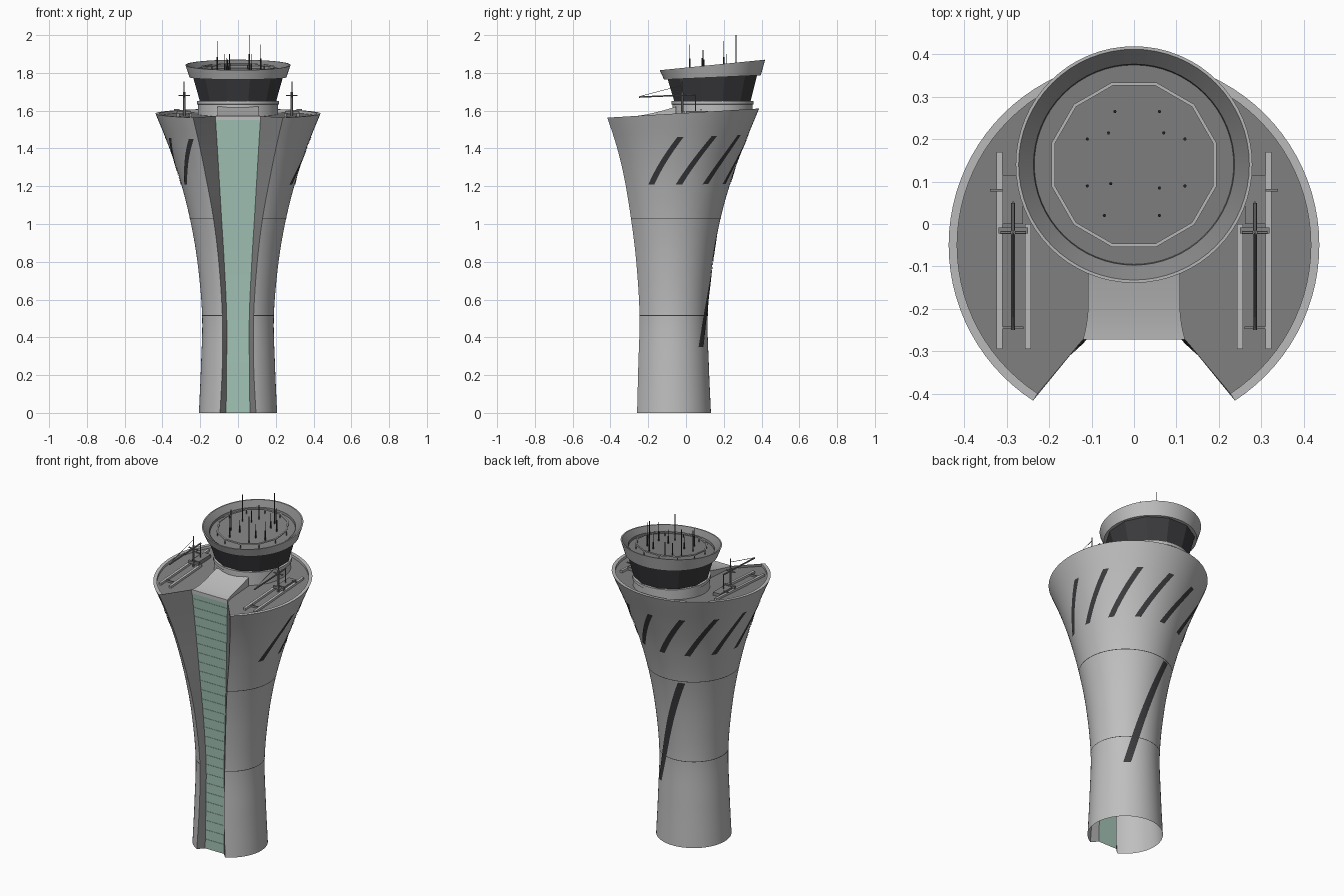
import bpy, bmesh, math
from mathutils import Vector

if "Cube" in bpy.data.objects:
    bpy.data.objects.remove(bpy.data.objects["Cube"])

def mat(name, c):
    m = bpy.data.materials.new(name)
    m.diffuse_color = (*c, 1)
    m.use_nodes = True
    m.node_tree.nodes["Principled BSDF"].inputs["Base Color"].default_value = m.diffuse_color
    return m

CONCRETE = mat("light_concrete", (0.52, 0.52, 0.52))
ROOF = mat("dark_grey_roofing", (0.23, 0.23, 0.23))
GREEN = mat("green_glass", (0.36, 0.54, 0.46))
DARK = mat("dark_glass", (0.045, 0.045, 0.05))
METAL = mat("grey_metal", (0.2, 0.2, 0.2))

def obj(name, verts, faces, m, smooth=False):
    me = bpy.data.meshes.new(name)
    me.from_pydata([tuple(v) for v in verts], [], faces)
    bm = bmesh.new()
    bm.from_mesh(me)
    bmesh.ops.recalc_face_normals(bm, faces=bm.faces)
    bm.to_mesh(me)
    bm.free()
    me.materials.append(m)
    o = bpy.data.objects.new(name, me)
    bpy.context.collection.objects.link(o)
    if smooth:
        bpy.ops.object.select_all(action='DESELECT')
        o.select_set(True)
        bpy.context.view_layer.objects.active = o
        bpy.ops.object.shade_smooth_by_angle(angle=math.radians(35))
    return o

def loft(name, rows, m, closed=False, smooth=False, cap=False):
    n = len(rows[0])
    verts = [p for r in rows for p in r]
    faces = [(i*n+j, i*n+(j+1) % n, (i+1)*n+(j+1) % n, (i+1)*n+j)
             for i in range(len(rows)-1) for j in range(n if closed else n-1)]
    if cap:
        faces += [tuple(range(n)), tuple(range(len(verts)-n, len(verts)))]
    return obj(name, verts, faces, m, smooth)

def boxes(name, items, m):
    # each item: centre and size
    verts, faces = [], []
    for (x, y, z), (a, b, c) in items:
        k = len(verts)
        verts += [(x+i*a/2, y+j*b/2, z+l*c/2) for i in (-1, 1) for j in (-1, 1) for l in (-1, 1)]
        faces += [tuple(k+i for i in f) for f in ((0, 1, 3, 2), (4, 6, 7, 5), (0, 4, 5, 1),
                                                 (2, 3, 7, 6), (0, 2, 6, 4), (1, 5, 7, 3))]
    return obj(name, verts, faces, m)

def rods(name, items, m, sides=6):
    # each item: start, end, radius
    verts, faces = [], []
    for a, b, r in items:
        a, b = Vector(a), Vector(b)
        q = (b-a).to_track_quat('Z', 'Y')
        k = len(verts)
        for p in (a, b):
            verts += [p + q @ Vector((r*math.cos(t*math.tau/sides), r*math.sin(t*math.tau/sides), 0))
                      for t in range(sides)]
        faces += [(k+j, k+(j+1) % sides, k+sides+(j+1) % sides, k+sides+j) for j in range(sides)]
        faces += [tuple(range(k, k+sides)), tuple(range(k+sides, k+2*sides))]
    return obj(name, verts, faces, m)

# Tower sections: z, radius, centre y, notch half width, glass half width, glass y
SEC = [(0, .207, -.075, .095, .063, -.225), (.25, .196, -.075, .083, .060, -.222),
       (.515, .190, -.075, .083, .060, -.220), (.8, .215, -.074, .102, .073, -.228),
       (1.03, .255, -.072, .130, .087, -.240), (1.25, .312, -.066, .170, .100, -.252),
       (1.42, .370, -.058, .203, .110, -.262), (1.585, .437, -.05, .238, .120, -.272)]
ZT = 1.585

def sec(z):
    i = 0
    while i < len(SEC)-2 and z > SEC[i+1][0]:
        i += 1
    p1, p2 = SEC[i], SEC[i+1]
    p0, p3 = SEC[max(i-1, 0)], SEC[min(i+2, len(SEC)-1)]
    h = p2[0]-p1[0]
    t = (z-p1[0])/h
    out = []
    for k in range(1, 6):
        m1 = (p2[k]-p0[k])/(p2[0]-p0[0])*h
        m2 = (p3[k]-p1[k])/(p3[0]-p1[0])*h
        out.append((2*t**3-3*t*t+1)*p1[k] + (t**3-2*t*t+t)*m1 + (3*t*t-2*t**3)*p2[k] + (t**3-t*t)*m2)
    return out

def tilt(x, y, z):
    w = max(0, (z-1.1)/(ZT-1.1))
    return (x, y, z + .06*(y+.05)*w*w)

def on_shell(z, a, off=0):
    r, cy = sec(z)[:2]
    return tilt((r+off)*math.cos(a), cy+(r+off)*math.sin(a), z)

def arc(z, off=0, n=72):
    r, cy, xw = sec(z)[:3]
    e = math.acos(xw/r)
    return [on_shell(z, -e + (math.pi+2*e)*i/n, off) for i in range(n+1)]

def deck_z(y):
    return ZT + .06*(y+.05)

LV = [ZT*i/48 for i in range(49)]

# Flared concrete shell, rim and seams
loft("tower_shell", [arc(z) for z in LV], CONCRETE, smooth=True)
top, inner = arc(ZT), arc(ZT, -.02)
low = [(x, y, z-.015) for x, y, z in inner]
loft("shell_rim", [top, inner, low], CONCRETE)
for i, z in enumerate((.515, 1.03)):
    loft(f"shell_seam_{i}", [arc(z-.002, .001), arc(z+.002, .001)], DARK)

# Front notch: side wings and green glazing
for s, side in ((-1, "left"), (1, "right")):
    rows = []
    for z in LV:
        r, cy, xw, gx, gy = sec(z)
        rows.append([tilt(s*xw, cy-math.sqrt(r*r-xw*xw), z), tilt(s*gx, gy, z)])
    loft(f"notch_wing_{side}", rows, ROOF, smooth=True)

def glass_row(z, off=0):
    gx, gy = sec(z)[3:]
    return [tilt(-gx, gy-off, z), tilt(gx, gy-off, z)]

loft("front_glazing", [glass_row(z) for z in LV], GREEN)
for i in range(1, 28):
    z = ZT*i/28
    loft(f"glazing_joint_{i}", [glass_row(z-.001), glass_row(z-.001, .002),
                                glass_row(z+.001, .002), glass_row(z+.001)], GREEN)

# Slanted window slits wrapping round the shell
def slit(name, z0, z1, a0, a1, w):
    rows = []
    for i in range(17):
        t = i/16
        z = z0+(z1-z0)*t
        a = math.radians(a0+(a1-a0)*t)
        d = w/2/sec(z)[0]
        rows.append([on_shell(z, a+d*k, .003) for k in (-1, -.33, .33, 1)])
    loft(name, rows, DARK)

for k in range(9):
    a = -22.5+28.3*k
    slit(f"upper_slit_{k}", 1.21, 1.46, a, a+26.5, .034)
slit("long_slit", .35, 1.02, 53, 110, .042)

# Roof deck following the notch
gx, gy = sec(ZT)[3:]
outline = low + [(-gx, gy, deck_z(gy)-.015), (gx, gy, deck_z(gy)-.015)]
obj("roof_deck", outline, [tuple(range(len(outline)))], ROOF)

# Swooping ramp from the glazing up to the cab
rows = []
for i in range(13):
    t = i/12
    y = gy + t*.22
    z = deck_z(gy) + .05*t**1.4
    w = .108 + .012*(1-min(1, t*2.5))**2
    rows.append([(-w, y, 1.55), (-w, y, z), (w, y, z), (w, y, 1.55)])
loft("entrance_ramp", rows, CONCRETE, closed=True, smooth=True, cap=True)

# Control cab
CY = .14
def ring(r, z, slope=0, n=64, ph=0):
    return [(r*math.cos(ph+i*math.tau/n), CY+r*math.sin(ph+i*math.tau/n),
             z+slope*r*math.sin(ph+i*math.tau/n)) for i in range(n)]

PH = math.pi/12
loft("cab_neck", [ring(.212, 1.56), ring(.212, 1.632), ring(.217, 1.634), ring(.217, 1.652), ring(.19, 1.652)],
     CONCRETE, closed=True, smooth=True)
loft("cab_windows", [ring(.209, 1.65, 0, 12, PH), ring(.246, 1.78, .05, 12, PH)], DARK, closed=True)
loft("cab_rim", [ring(.22, 1.776, .045), ring(.256, 1.776, .045), ring(.279, 1.842, .1), ring(.272, 1.842, .1)],
     CONCRETE, closed=True, smooth=True)
loft("cab_parapet_inside", [ring(.272, 1.842, .1), ring(.237, 1.815, .1), ring(.235, 1.802, .1)],
     ROOF, closed=True, smooth=True)
obj("cab_roof", ring(.236, 1.802, .1), [tuple(range(64))], ROOF)

# Roof railing and antennas
loft("roof_railing", [ring(r, z, .1, 12, PH) for r, z in
     ((.201, 1.825), (.201, 1.832), (.193, 1.832), (.193, 1.825), (.201, 1.825))], CONCRETE, closed=True)
rods("railing_posts", [((x, y, z-.03), (x, y, z), .003) for x, y, z in ring(.197, 1.828, .1, 12, PH)], METAL)
ANT = [(-.045, .265, 1.9), (.06, .265, 2.0), (-.11, .2, 1.97), (.12, .2, 1.95), (-.06, .215, 1.88),
       (.07, .215, 1.9), (-.11, .09, 1.92), (.12, .09, 1.91), (-.055, .095, 1.87), (.06, .085, 1.88),
       (-.07, .02, 1.9), (.06, .02, 1.95)]
rods("antennas", [((x, y, 1.78), (x, y, z), .0022) for x, y, z in ANT]
     + [((x, y, 1.78), (x, y, 1.8+(z-1.8)*.5), .004) for x, y, z in ANT], DARK)

# Rails and small cranes on both sides of the deck
def rail(x, y0, y1):
    rows = []
    for y in (y0, y1):
        z = deck_z(y)
        rows.append([(x-.0075, y, z-.016), (x+.0075, y, z-.016), (x+.0075, y, z-.002), (x-.0075, y, z-.002)])
    return rows

for s, side in ((-1, "left"), (1, "right")):
    loft(f"inner_rail_{side}", rail(s*.25, -.295, 0), CONCRETE, closed=True, cap=True)
    loft(f"outer_rail_{side}", rail(s*.317, -.295, .17), CONCRETE, closed=True, cap=True)
    x = s*.285
    boxes(f"crane_base_{side}", [((s*.286, .058, 1.588), (.048, .115, .022)),
                                 ((x, -.015, 1.592), (.07, .014, .014)),
                                 ((x, -.245, 1.566), (.05, .006, .012)),
                                 ((s*.325, .08, 1.605), (.03, .006, .006))], ROOF)
    rods(f"crane_{side}", [((x, -.02, 1.57), (x, -.02, 1.70), .007),
                           ((x, -.02, 1.70), (x, -.02, 1.755), .003),
                           ((x, .05, 1.685), (x, -.25, 1.672), .0045),
                           ((x, -.02, 1.735), (x, -.25, 1.674), .0015),
                           ((x-.03, -.02, 1.68), (x+.03, -.02, 1.68), .004),
                           ((x, .05, 1.59), (x, .05, 1.685), .003)], METAL)
